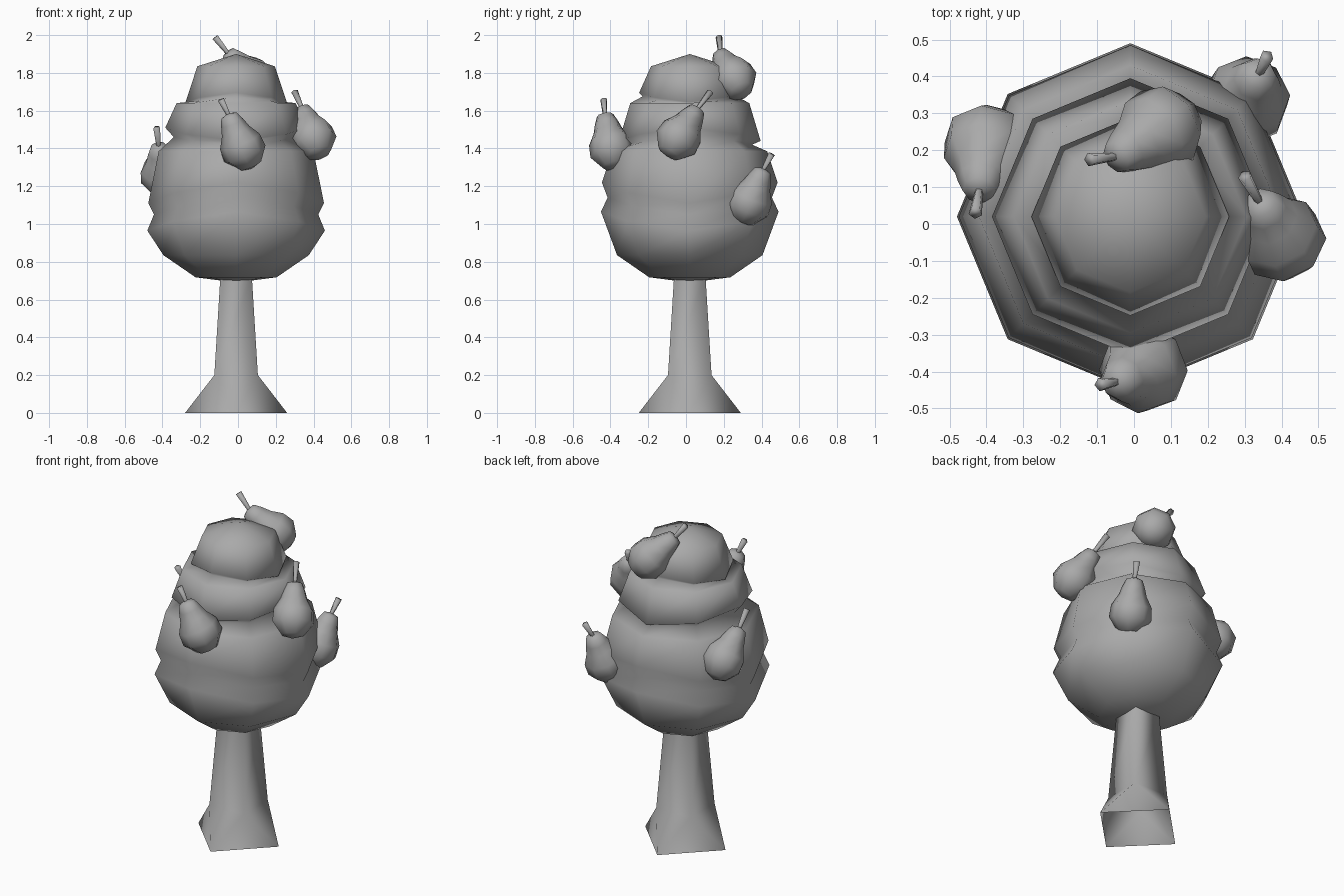
import bpy, bmesh, math
from mathutils import Vector

if "Cube" in bpy.data.objects:
    bpy.data.objects.remove(bpy.data.objects["Cube"])

grey = bpy.data.materials.new("plain_grey")
grey.use_nodes = True
COLOUR = (0.4, 0.4, 0.4, 1)
grey.diffuse_color = COLOUR
grey.node_tree.nodes["Principled BSDF"].inputs["Base Color"].default_value = COLOUR

CENTRE = Vector((-0.01, 0.02, 0))


def finish(bm, name):
    bmesh.ops.recalc_face_normals(bm, faces=bm.faces)
    for f in bm.faces:
        f.smooth = True
    mesh = bpy.data.meshes.new(name)
    bm.to_mesh(mesh)
    bm.free()
    mesh.materials.append(grey)
    ob = bpy.data.objects.new(name, mesh)
    bpy.context.collection.objects.link(ob)
    return ob


def loft(bm, rings):
    """Bridge rings of vertices; a ring of one vertex is a pole."""
    for a, b in zip(rings, rings[1:]):
        n = max(len(a), len(b))
        for i in range(n):
            j = (i + 1) % n
            if len(a) == 1:
                bm.faces.new((a[0], b[j], b[i]))
            elif len(b) == 1:
                bm.faces.new((a[i], a[j], b[0]))
            else:
                bm.faces.new((a[i], a[j], b[j], b[i]))


def circle(bm, centre, r, n, u=Vector((1, 0, 0)), v=Vector((0, 1, 0)), turn=0, wave=0):
    """Ring of n vertices; wave lifts the front and back and lowers the sides."""
    if r == 0:
        return [bm.verts.new(centre)]
    ring = []
    for i in range(n):
        a = math.tau * i / n + turn
        p = centre + (u * math.cos(a) + v * math.sin(a)) * r
        p.z -= wave * math.cos(2 * a)
        ring.append(bm.verts.new(p))
    return ring


# Crown: stacked eight-sided tiers with wavy rims (radius, height, wave)
crown = [(0, .69, 0), (.215, .718, 0), (.385, .835, 0), (.47, 1.015, .05),
         (.435, 1.095, .045), (.465, 1.165, .055), (.41, 1.385, 0),
         (.33, 1.44, -.02), (.375, 1.475, -.035), (.315, 1.64, 0),
         (.25, 1.655, .02), (.268, 1.67, .025), (.205, 1.835, 0), (0, 1.9, 0)]
bm = bmesh.new()
loft(bm, [circle(bm, CENTRE + Vector((0, 0, z)), r, 8, wave=w) for r, z, w in crown])
finish(bm, "crown")

# Trunk: square post on a foot turned by an eighth
bm = bmesh.new()
foot = circle(bm, CENTRE, .27, 4)
ankle, top = [circle(bm, CENTRE + Vector((0, 0, z)), r, 4, turn=math.pi / 4)
              for r, z in ((.163, .2), (.118, .72))]
loft(bm, [ankle, top])
for i in range(4):
    j = (i + 1) % 4
    bm.faces.new((foot[i], foot[j], ankle[i]))
    bm.faces.new((ankle[i], foot[j], ankle[j]))
finish(bm, "trunk")

# Pears: a lathe along the line from belly to neck, plus a flared stem
PEAR = [(-.12, 0), (-.1, .065), (-.03, .118), (.04, .113), (.1, .078),
        (.15, .062), (.19, .045), (.205, 0)]


def pear(name, belly, neck, tip):
    belly, neck, tip = Vector(belly), Vector(neck), Vector(tip)
    axis = (neck - belly).normalized()
    u = axis.orthogonal().normalized()
    v = axis.cross(u)
    bm = bmesh.new()
    loft(bm, [circle(bm, belly + axis * t, r, 8, u, v) for t, r in PEAR])
    finish(bm, name)
    # stem
    base = belly + axis * .185
    d = (tip - base).normalized()
    u = d.orthogonal().normalized()
    v = d.cross(u)
    bm = bmesh.new()
    low, high = [circle(bm, p, r, 5, u, v) for p, r in ((base, .011), (tip, .019))]
    loft(bm, [low, high])
    bm.faces.new(high)
    finish(bm, name + "_stem")


pear("front_pear", (.025, -.395, 1.40), (-.05, -.43, 1.58), (-.09, -.435, 1.66))
pear("left_pear", (.40, -.04, 1.455), (.34, .06, 1.61), (.30, .13, 1.70))
pear("top_pear", (.07, .255, 1.77), (-.05, .18, 1.90), (-.12, .175, 1.99))
pear("right_pear", (-.40, .21, 1.26), (-.42, .09, 1.41), (-.43, .03, 1.51))
pear("back_pear", (.305, .335, 1.11), (.34, .41, 1.29), (.36, .455, 1.37))
